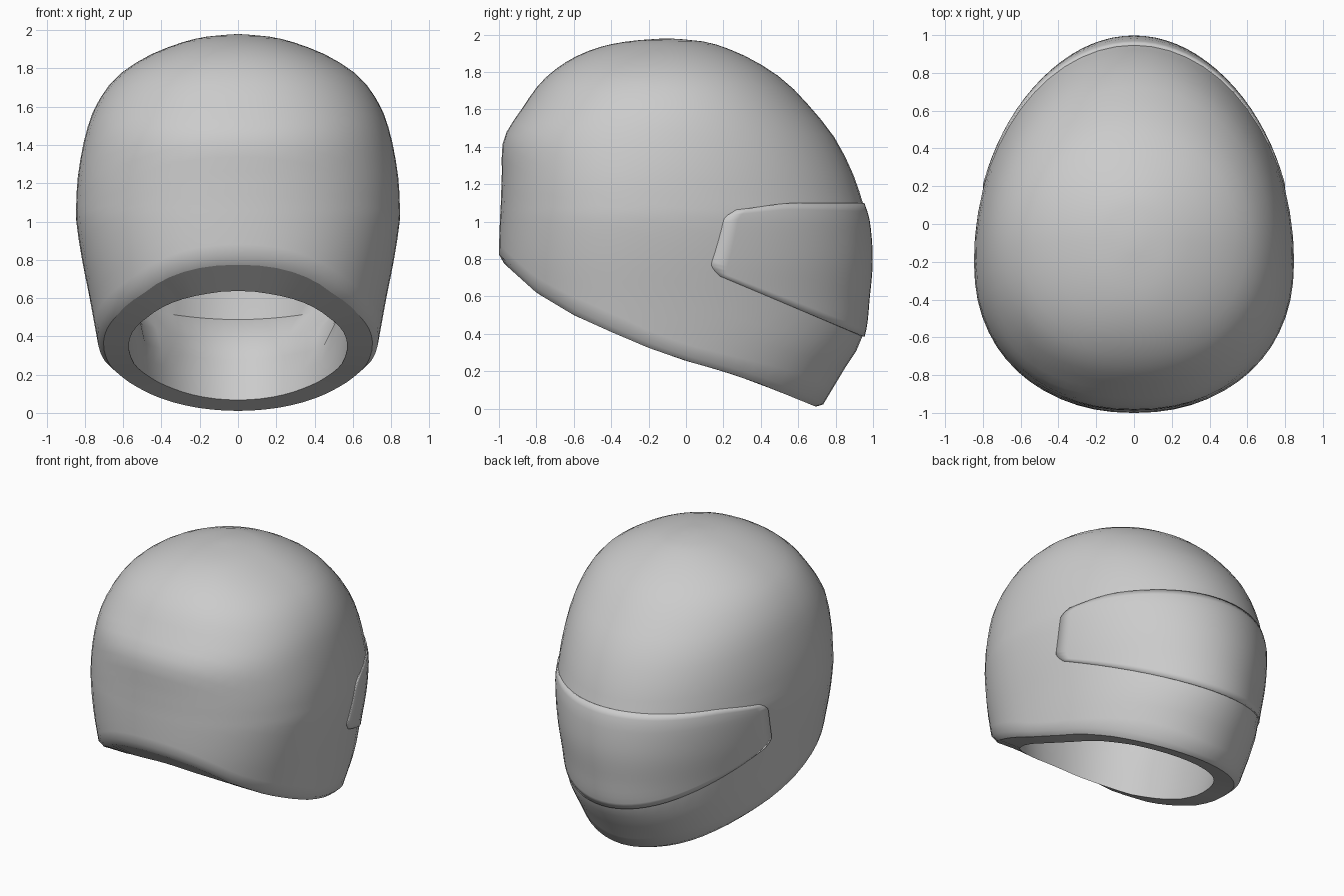
import bpy, bmesh, math

if "Cube" in bpy.data.objects:
    bpy.data.objects.remove(bpy.data.objects["Cube"])

SEGMENTS = 56
LEVELS = 26

# Helmet sections: height, rear y, face y, half width
SECTIONS = [
    (0, -.92, .72, .66), (.2, -.94, .84, .70), (.38, -.96, .945, .735),
    (.6, -.985, .975, .775), (.8, -1, .99, .815), (1, -.995, .975, .845),
    (1.1, -.99, .945, .845), (1.25, -.985, .895, .835), (1.44, -.975, .8, .8),
    (1.6, -.88, .675, .745), (1.75, -.77, .53, .64), (1.86, -.63, .365, .48),
    (1.93, -.47, .21, .31), (1.965, -.3, .08, .17), (1.98, -.1, -.1, 0)]
TOP = len(SECTIONS) - 1

# Bottom edge seen from the side: y, z
RIM = [(-1, .8), (-.8, .62), (-.6, .5), (-.4, .41), (-.2, .325),
       (0, .255), (.2, .2), (.4, .13), (.72, 0)]


def section(u):
    """Smooth interpolation along the list of sections."""
    i = min(int(u), TOP - 1)
    t = u - i
    a, b, c, d = (SECTIONS[min(max(i + k, 0), TOP)] for k in (-1, 0, 1, 2))
    return [q + t / 2 * (r - p + t * (2 * p - 5 * q + 4 * r - s + t * (3 * (q - r) + s - p)))
            for p, q, r, s in zip(a, b, c, d)]


def rim_height(y):
    for (y0, z0), (y1, z1) in zip(RIM, RIM[1:]):
        if y <= y1:
            break
    return z0 + (z1 - z0) * (y - y0) / (y1 - y0)


def smooth(a, b, v):
    t = min(max((v - a) / (b - a), 0), 1)
    return t * t * (3 - 2 * t)


def outer(u, angle, scale=1.0):
    """Point on the egg-shaped shell; angle 90 degrees is the face side."""
    z, back, face, width = section(u)
    mid = -.2 + .1 * min(max((z - 1.2) / .7, 0), 1)
    c, s = math.cos(angle), math.sin(angle)
    power = 1 if s > 0 else 2 / 2.2
    x = math.copysign(abs(c) ** power, c) * width * scale
    reach = face - mid if s > 0 else mid - back
    y = mid + math.copysign(abs(s) ** power, s) * reach * scale
    return (x, y, z)


def inner(u, angle):
    """Liner surface, pushed out to the visor in the eye opening."""
    z = section(u)[0]
    eye = smooth(.42, .5, z) * (1 - smooth(1, 1.1, z)) * smooth(.5, .65, math.sin(angle))
    x, y, z = outer(u, angle, .785 + .17 * eye)
    return (x, y, z - .14 * smooth(5, TOP, u))


def find_level(point, angle, target):
    """Level at which a column of the surface reaches the target height."""
    low, high = 0.0, float(TOP)
    for _ in range(30):
        u = (low + high) / 2
        x, y, z = point(u, angle)
        if z < target(y):
            low = u
        else:
            high = u
    return high


def ring(point, t):
    """Closed ring a fraction t of the way from the rim to the crown."""
    result = []
    for k in range(SEGMENTS):
        a = math.tau * k / SEGMENTS
        u = find_level(point, a, rim_height)
        result.append(point(u + (TOP - u) * t, a))
    return result


def make_object(name, rows, closed, material, crown=None):
    bm = bmesh.new()
    grid = [[bm.verts.new(p) for p in row] for row in rows]
    count = len(grid[0])
    for a, b in zip(grid, grid[1:]):
        for k in range(count if closed else count - 1):
            n = (k + 1) % count
            bm.faces.new((a[k], a[n], b[n], b[k]))
    if crown:
        tip = bm.verts.new(crown)
        for k in range(count):
            bm.faces.new((grid[-1][k], grid[-1][(k + 1) % count], tip))
    mesh = bpy.data.meshes.new(name)
    bm.to_mesh(mesh)
    bm.free()
    mesh.materials.append(material)
    obj = bpy.data.objects.new(name, mesh)
    bpy.context.collection.objects.link(obj)
    bpy.ops.object.select_all(action='DESELECT')
    obj.select_set(True)
    bpy.context.view_layer.objects.active = obj
    bpy.ops.object.shade_smooth_by_angle(angle=math.radians(50))
    return obj


grey = bpy.data.materials.new("plain grey")
grey.use_nodes = True
colour = (.6, .6, .6, 1)
grey.diffuse_color = colour
grey.node_tree.nodes["Principled BSDF"].inputs["Base Color"].default_value = colour

# Outer shell with a softly turned bottom edge
steps = [k / LEVELS for k in range(LEVELS)]
lip = ring(lambda u, a: outer(u, a, .965), 0)
shell_rows = [lip] + [ring(outer, t) for t in [.012] + steps[1:]]
make_object("outer_shell", shell_rows, True, grey, outer(TOP, 0))

# Thick rim and hollow inside, wound inward
liner_rows = [lip] + [ring(inner, t) for t in steps]
liner = make_object("inner_liner", [row[::-1] for row in liner_rows], True, grey, inner(TOP, 0))
liner.data.flip_normals()
shell_bm = bmesh.new()
shell_bm.from_mesh(liner.data)
bmesh.ops.recalc_face_normals(shell_bm, faces=shell_bm.faces)
bmesh.ops.reverse_faces(shell_bm, faces=shell_bm.faces)
shell_bm.to_mesh(liner.data)
shell_bm.free()

# Visor: a thin wrapped plate with rounded rear corners
def visor_surface(u, angle):
    return outer(u, angle, 1.007)


def visor_point(across, v):
    corner = .06 * (max(0, abs(2 * v - 1) - .7) / .3) ** 2
    start = math.asin((.32 + .1 * v + corner) / 1.19)
    angle = start + (math.pi - 2 * start) * across

    def height(y):
        bottom = .7 - .42 * (y - .2)
        top = 1.06 + .04 * smooth(.2, .6, y)
        return bottom + (top - bottom) * v
    return visor_surface(find_level(visor_surface, angle, height), angle)


visor_rows = [[visor_point(k / 36, j / 16) for k in range(37)] for j in range(17)]
visor = make_object("visor", visor_rows, False, grey)
solid = visor.modifiers.new("thickness", 'SOLIDIFY')
solid.thickness = .02
solid.offset = -1
